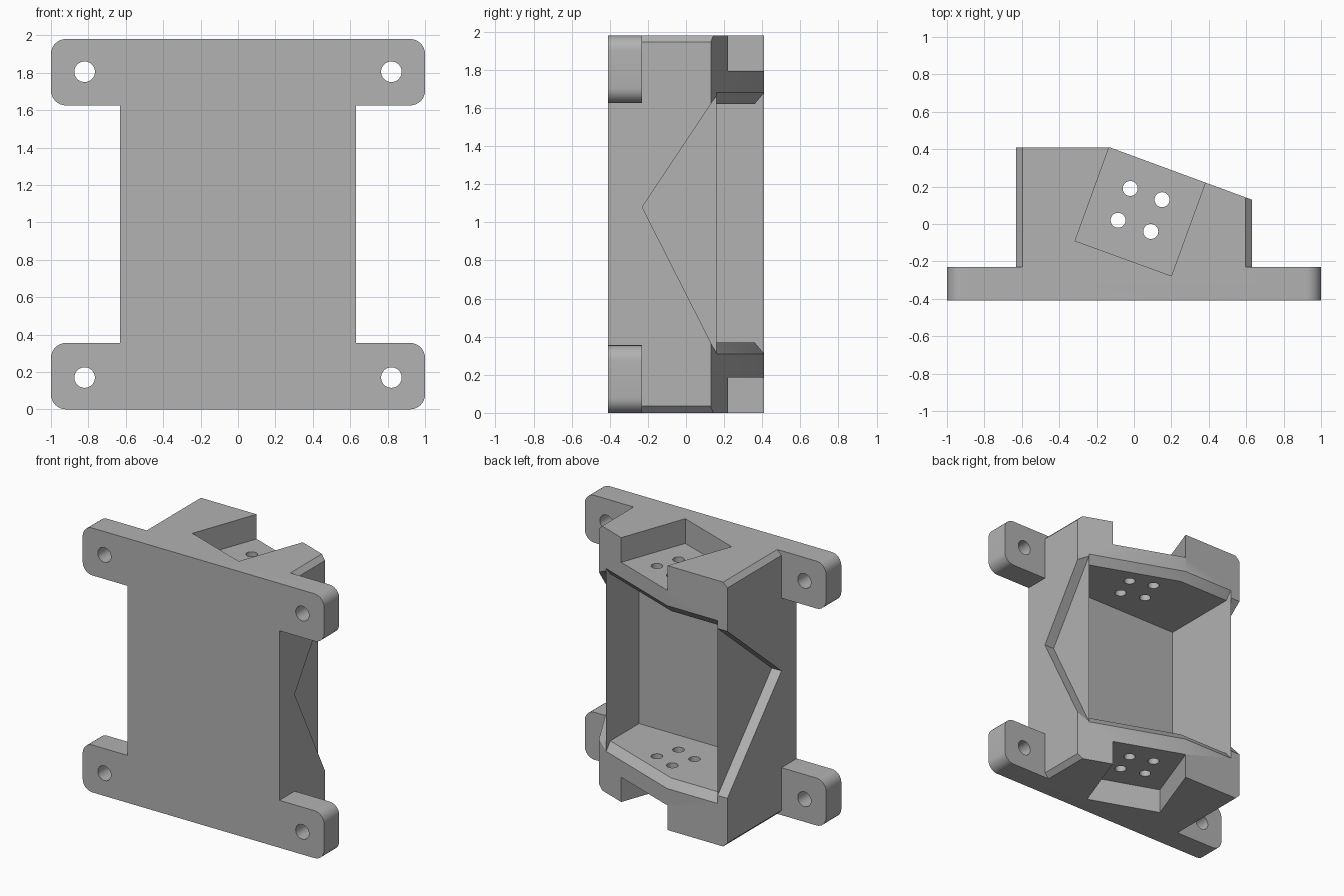
import bpy, bmesh
from math import sin, cos, pi, radians

cube = bpy.data.objects.get("Cube")
if cube:
    bpy.data.objects.remove(cube, do_unlink=True)

grey = bpy.data.materials.new("plain grey")
grey.use_nodes = True
colour = (0.445, 0.445, 0.445, 1)
grey.diffuse_color = colour
grey.node_tree.nodes["Principled BSDF"].inputs["Base Color"].default_value = colour

H = 1.98            # overall height
SIDE = 0.63         # half width of the body
INNER = 0.55        # half width of the cavity
BACK = 0.41         # rear face
PLATE = -0.23       # rear of the mounting plate
KINK = -0.13        # where the rear face starts to slant
SLOPE = (0.13 - BACK) / (SIDE - KINK)


def rear(x):
    return BACK + max(0, x - KINK) * SLOPE


def loft(name, rings):
    """Solid through matching rings of points, capped at both ends."""
    bm = bmesh.new()
    loops = [[bm.verts.new(p) for p in ring] for ring in rings]
    n = len(loops[0])
    for a, b in zip(loops, loops[1:]):
        for i in range(n):
            j = (i + 1) % n
            bm.faces.new((a[i], a[j], b[j], b[i]))
    bm.faces.new(loops[0])
    bm.faces.new(loops[-1])
    bmesh.ops.recalc_face_normals(bm, faces=bm.faces)
    mesh = bpy.data.meshes.new(name)
    bm.to_mesh(mesh)
    bm.free()
    mesh.materials.append(grey)
    obj = bpy.data.objects.new(name, mesh)
    bpy.context.collection.objects.link(obj)
    return obj


def combine(target, tool, operation):
    """Apply a boolean and discard the tool."""
    mod = target.modifiers.new(tool.name, 'BOOLEAN')
    mod.operation = operation
    mod.solver = 'EXACT'
    mod.object = tool
    bpy.context.view_layer.objects.active = target
    bpy.ops.object.modifier_apply(modifier=mod.name)
    bpy.data.objects.remove(tool, do_unlink=True)


def circle(cx, cy, r, n=32):
    return [(cx + r * cos(2 * pi * i / n), cy + r * sin(2 * pi * i / n)) for i in range(n)]


def prism_y(name, pts, y0, y1):
    return loft(name, [[(x, y, z) for x, z in pts] for y in (y0, y1)])


def prism_z(name, pts, z0, z1):
    return loft(name, [[(x, y, z) for x, y in pts] for z in (z0, z1)])


def prism_x(name, pts, x0, x1):
    return loft(name, [[(x, y, z) for y, z in pts] for x in (x0, x1)])


# mounting plate with four rounded ears
def arc(cx, cz, start, r=0.08, n=8):
    return [(cx + r * cos(start + pi / 2 * i / n), cz + r * sin(start + pi / 2 * i / n))
            for i in range(n + 1)]


mid = H / 2
quarter = [(SIDE, 0.635)] + arc(0.92, 0.715, -pi / 2) + arc(0.92, mid - 0.08, 0)
half = quarter + [(-x, z) for x, z in reversed(quarter)]
outline = half + [(x, -z) for x, z in reversed(half)]
bracket = prism_y("mounting_bracket", [(x, z + mid) for x, z in outline], -BACK, PLATE)


# body block with chamfered side edges
def body_ring(w, z):
    pts = [(-w, -0.3), (w, -0.3), (w, rear(w)), (KINK, BACK), (-w, BACK)]
    return [(x, y, z) for x, y in pts]


c = 0.035
body = loft("body", [body_ring(SIDE - c, 0), body_ring(SIDE, c),
                     body_ring(SIDE, H - c), body_ring(SIDE - c, H)])
combine(bracket, body, 'UNION')


# open cavity with bevelled shelf rims
def cavity_ring(z, inset=None):
    xs = (-INNER, KINK, INNER)
    pts = [(x, PLATE if inset is None else rear(x) - inset) for x in xs]
    pts += [(INNER, 1), (-INNER, 1)]
    return [(x, y, z) for x, y in pts]


floor, ceiling = 0.37, 1.62
cavity = loft("cavity", [
    cavity_ring(floor - 0.072, -0.01), cavity_ring(floor, 0.05), cavity_ring(floor),
    cavity_ring(ceiling), cavity_ring(ceiling, 0.05), cavity_ring(ceiling + 0.072, -0.01)])
combine(bracket, cavity, 'DIFFERENCE')

# V notches in the side walls
apex = 1.08
for side, end in ((-1, BACK), (1, 0.13)):
    k = 0.8 / (end - PLATE)
    tri = [(PLATE, apex), (PLATE + 0.8, apex + (floor - apex) * k),
           (PLATE + 0.8, apex + (ceiling - apex) * k)]
    notch = prism_x("side_notch", tri, side * INNER, side * 0.8)
    combine(bracket, notch, 'DIFFERENCE')

# slanted square pockets in both ends, open to the rear
pocket = [(-0.315, -0.09), (0.2, -0.277), (0.418, 0.322), (-0.097, 0.509)]
depth = 0.185
for z0, z1 in ((-0.2, depth), (H - depth, H + 0.2)):
    combine(bracket, prism_z("pocket", pocket, z0, z1), 'DIFFERENCE')

# four small holes through both shelves
for x, y in ((-0.02, 0.19), (0.15, 0.13), (-0.085, 0.02), (0.09, -0.04)):
    combine(bracket, prism_z("shelf_hole", circle(x, y, 0.04), -0.3, H + 0.3), 'DIFFERENCE')

# screw holes in the ears
for x in (-0.82, 0.82):
    for z in (0.17, H - 0.175):
        combine(bracket, prism_y("ear_hole", circle(x, z, 0.055), -0.6, 0), 'DIFFERENCE')

bpy.ops.object.select_all(action='DESELECT')
bracket.select_set(True)
bpy.context.view_layer.objects.active = bracket
bpy.ops.object.shade_smooth_by_angle(angle=radians(25))
